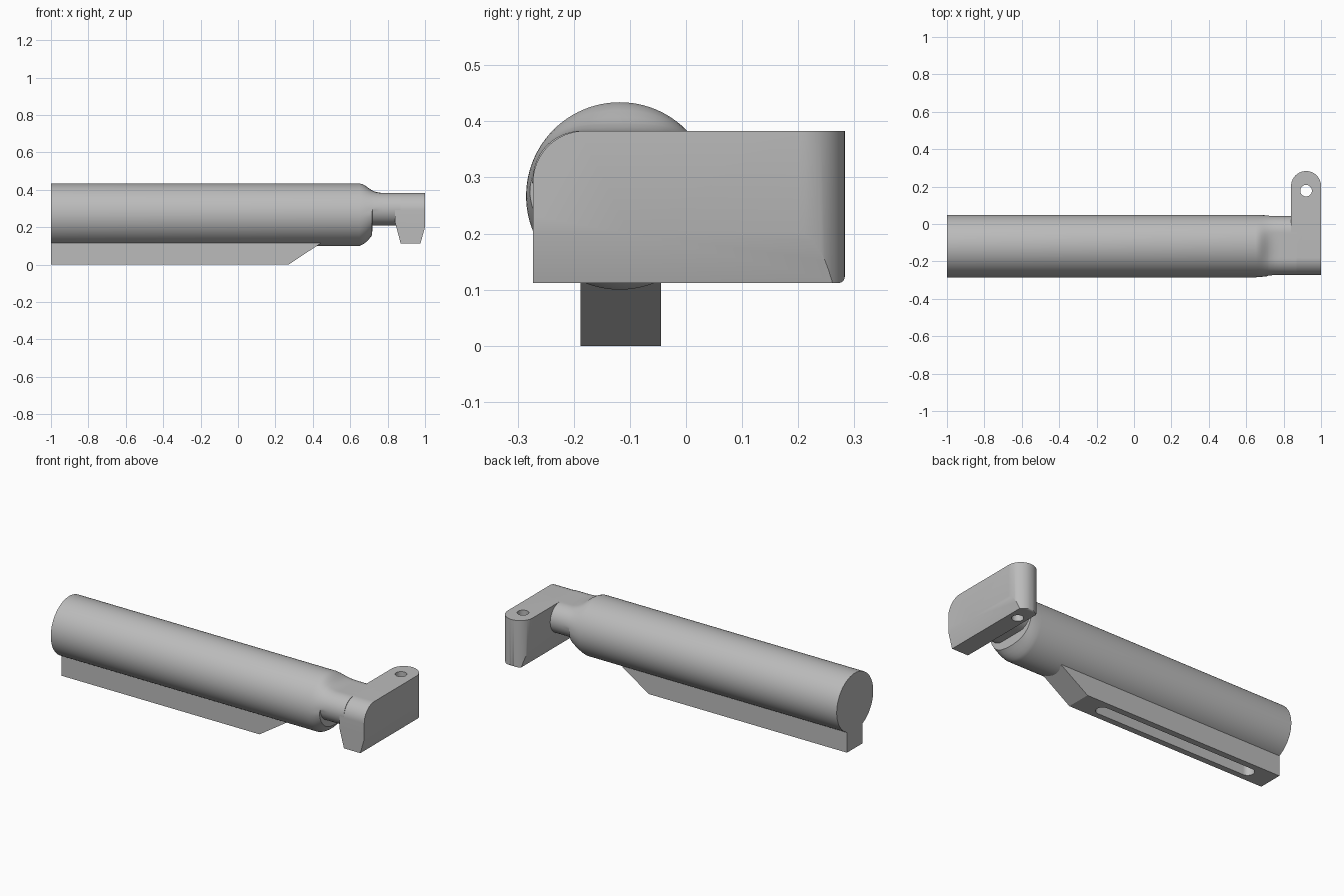
import bpy, bmesh, math

cube = bpy.data.objects.get("Cube")
if cube:
    bpy.data.objects.remove(cube, do_unlink=True)

grey = bpy.data.materials.new("satin_grey")
grey.use_nodes = True
GREY = (0.5, 0.5, 0.5, 1)
grey.diffuse_color = GREY
grey.node_tree.nodes["Principled BSDF"].inputs["Base Color"].default_value = GREY


def loft(name, rings):
    """Skin a list of equal-length rings and cap both ends."""
    bm = bmesh.new()
    loops = [[bm.verts.new(p) for p in ring] for ring in rings]
    n = len(loops[0])
    for a, b in zip(loops, loops[1:]):
        for i in range(n):
            j = (i + 1) % n
            bm.faces.new((a[i], a[j], b[j], b[i]))
    bm.faces.new(loops[0][::-1])
    bm.faces.new(loops[-1])
    bmesh.ops.recalc_face_normals(bm, faces=bm.faces)
    mesh = bpy.data.meshes.new(name)
    bm.to_mesh(mesh)
    bm.free()
    mesh.materials.append(grey)
    obj = bpy.data.objects.new(name, mesh)
    bpy.context.collection.objects.link(obj)
    return obj


def prism(name, outline, axis, lo, hi):
    """Extrude a 2D outline along the given axis."""
    def place(p, d):
        q = list(p)
        q.insert(axis, d)
        return q
    return loft(name, [[place(p, d) for p in outline] for d in (lo, hi)])


def arc(cx, cy, r, start, end, steps=16):
    return [(cx + r * math.cos(math.radians(start + (end - start) * i / steps)),
             cy + r * math.sin(math.radians(start + (end - start) * i / steps)))
            for i in range(steps + 1)]


def circle(cx, cy, r):
    return arc(cx, cy, r, 0, 348.75, 31)


def carve(obj, cutter, operation="DIFFERENCE"):
    cutter.hide_render = True
    mod = obj.modifiers.new("carve", "BOOLEAN")
    mod.operation = operation
    mod.solver = "EXACT"
    mod.object = cutter
    bpy.context.view_layer.objects.active = obj
    bpy.ops.object.modifier_apply(modifier=mod.name)
    bpy.data.objects.remove(cutter, do_unlink=True)


def smooth(obj):
    bpy.ops.object.select_all(action="DESELECT")
    obj.select_set(True)
    bpy.context.view_layer.objects.active = obj
    bpy.ops.object.shade_smooth_by_angle(angle=math.radians(30))


# Tube: round section blending into a flattened, round-sided neck
TUBE_R, TUBE_Y, TUBE_Z = 0.167, -0.118, 0.267
NECK_R, NECK_W, NECK_Y, NECK_Z = 0.087, 0.158, -0.115, 0.296


def section(x, top, bottom, count=96):
    ring = []
    for i in range(count):
        a = 2 * math.pi * i / count
        c, s = math.cos(a), math.sin(a)
        t = top if s >= 0 else bottom
        side = max(0, abs(c) * NECK_W - (NECK_W - NECK_R))
        nz = NECK_Z + math.copysign(math.sqrt(max(0, NECK_R ** 2 - side ** 2)), s)
        if abs(s) < 1e-6:
            nz, t = NECK_Z, (top + bottom) / 2
        y0, z0 = TUBE_Y + TUBE_R * c, TUBE_Z + TUBE_R * s
        ring.append((x, y0 + (NECK_Y + NECK_W * c - y0) * t, z0 + (nz - z0) * t))
    return ring


# Each entry: position, blend of the upper half, blend of the lower half
blend = [(-1, 0, 0), (0.65, 0, 0), (0.667, 0.1, 0.07), (0.684, 0.28, 0.18),
         (0.7, 0.52, 0.33), (0.717, 0.72, 0.52), (0.719, 0.74, 1),
         (0.735, 0.88, 1), (0.755, 0.97, 1), (0.775, 1, 1), (0.87, 1, 1)]
tube = loft("tube_and_neck", [section(*b) for b in blend])
smooth(tube)

# Hook head: tapered leg profile, trimmed by the side and plan outlines
head = prism("hook_head", [(0.84, 0.383), (0.84, 0.225), (0.87, 0.112),
                           (0.975, 0.112), (1, 0.2), (1, 0.383)], 1, -0.273, 0.3)
side_trim = [(-0.3, 0.1119), (-0.273, 0.1119)] and (
    arc(-0.18, 0.29, 0.093, 180, 90) + [(0.32, 0.383)]
    + [(0.32, 0.13)] + arc(0.272, 0.123, 0.011, 0, -90, 6) + [(-0.273, 0.112)])
carve(head, prism("side_trim", side_trim, 0, 0.8, 1.1), "INTERSECT")
plan_trim = arc(0.92, 0.203, 0.08, 0, 180, 32) + [(0.84, -0.3), (1, -0.3)]
carve(head, prism("plan_trim", plan_trim, 2, 0, 0.5), "INTERSECT")
carve(head, prism("pin_hole", circle(0.92, 0.178, 0.031), 2, 0, 0.5))
smooth(head)

# Rail beneath the tube with a long slot and four screw holes
rail = prism("rail", [(-1, 0), (0.27, 0), (0.44, 0.112), (0.44, 0.17), (-1, 0.17)],
             1, -0.188, -0.045)
slot = arc(0.11, -0.117, 0.036, -90, 90) + arc(-0.85, -0.117, 0.036, 90, 270)
carve(rail, prism("slot", slot, 2, -0.1, 0.06))
for i in range(4):
    carve(rail, prism("screw_hole", circle(-0.116 - 0.23 * i, -0.117, 0.03), 2, -0.1, 0.13))
smooth(rail)
